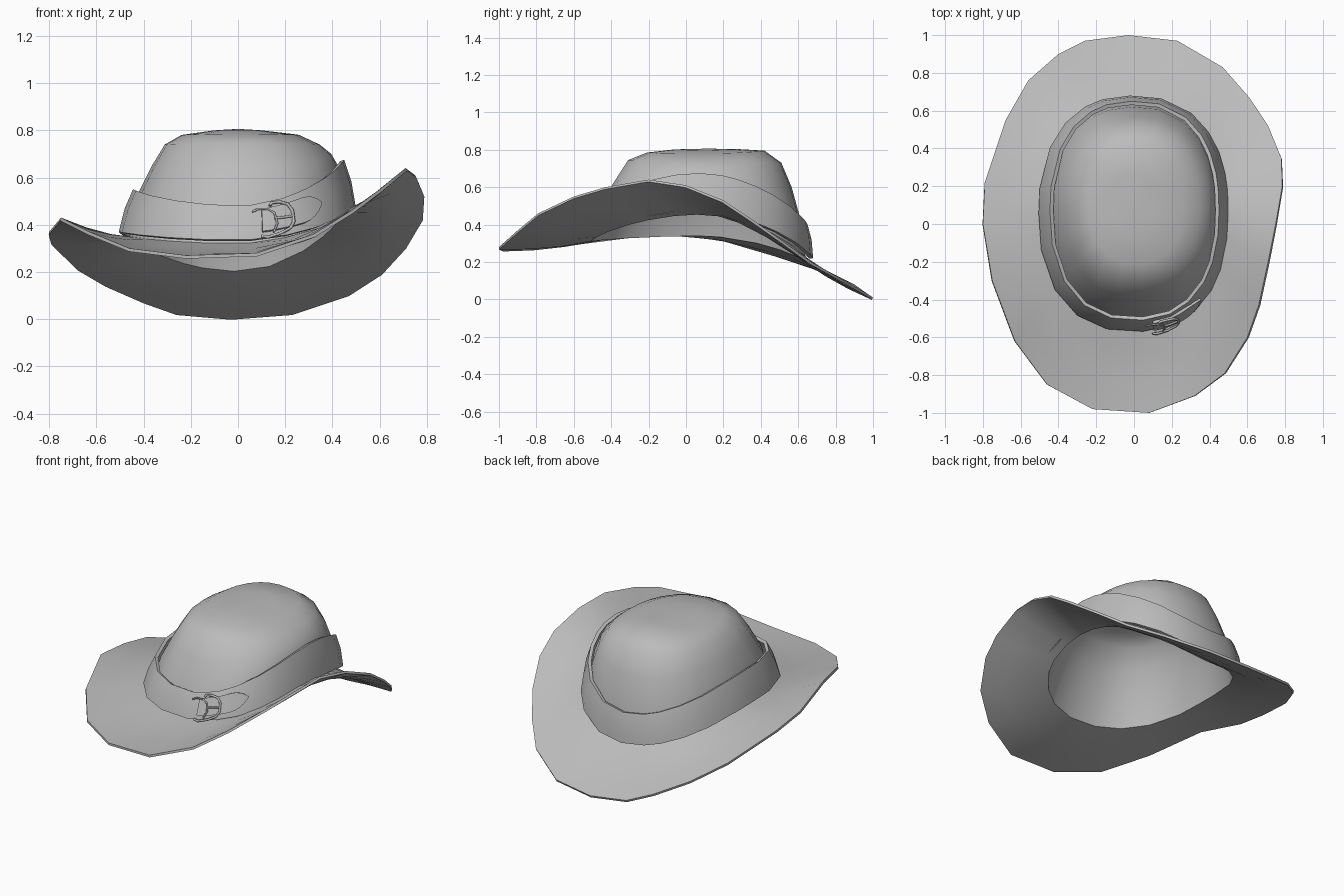
import bpy
from math import atan2, cos, sin, radians
from mathutils import Vector

cube = bpy.data.objects.get("Cube")
if cube:
    bpy.data.objects.remove(cube, do_unlink=True)

felt = bpy.data.materials.new("grey_felt")
felt.use_nodes = True
grey = (0.5, 0.5, 0.5, 1)
felt.diffuse_color = grey
felt.node_tree.nodes["Principled BSDF"].inputs["Base Color"].default_value = grey

# Uneven, swept brim edge, clockwise from the back
RIM = [Vector(p) for p in (
    (-.03, 1, .01), (.23, .97, .03), (.47, .83, .11), (.61, .67, .2), (.71, .52, .31), (.78, .35, .43),
    (.785, .2, .53), (.75, 0, .61), (.71, -.2, .64), (.66, -.43, .6), (.6, -.6, .55), (.48, -.79, .46),
    (.32, -.91, .36), (.08, -1, .28), (-.22, -.98, .27), (-.46, -.85, .3), (-.63, -.62, .37),
    (-.75, -.3, .43), (-.8, 0, .37), (-.79, .22, .33), (-.68, .55, .22), (-.56, .76, .15),
    (-.4, .9, .08), (-.26, .97, .03))]
ANGLES = [atan2(p.y, p.x / 0.79) for p in RIM]


def oval_point(t, xs, ys, heights, power=2.35):
    """Point on a squarish oval whose height differs at front, right, back and left."""
    c, s = cos(t), sin(t)
    r = (abs(c) ** power + abs(s) ** power) ** (-1 / power)
    front, right, back, left = heights
    z = c * c * (right if c > 0 else left) + s * s * (back if s > 0 else front)
    x = (xs[0] + xs[1]) / 2 + (xs[1] - xs[0]) / 2 * c * r
    y = (ys[0] + ys[1]) / 2 + (ys[1] - ys[0]) / 2 * s * r
    return Vector((x, y, z))


def oval(*shape):
    return [oval_point(t, *shape) for t in ANGLES]


def finish(name, verts, faces, thickness, crease=45):
    mesh = bpy.data.meshes.new(name)
    mesh.from_pydata(verts, [], faces)
    mesh.materials.append(felt)
    obj = bpy.data.objects.new(name, mesh)
    bpy.context.collection.objects.link(obj)
    bpy.ops.object.select_all(action="DESELECT")
    obj.select_set(True)
    bpy.context.view_layer.objects.active = obj
    solid = obj.modifiers.new("thickness", "SOLIDIFY")
    solid.thickness = thickness
    solid.offset = -1
    bpy.ops.object.modifier_apply(modifier="thickness")
    bpy.ops.object.shade_smooth_by_angle(angle=radians(crease))
    return obj


def loft(name, rings, thickness, apex=None):
    n = len(ANGLES)
    verts = [v for ring in rings for v in ring]
    faces = [(k * n + i, k * n + n + i, k * n + n + (i + 1) % n, k * n + (i + 1) % n)
             for k in range(len(rings) - 1) for i in range(n)]
    if apex:
        verts.append(Vector(apex))
        base = len(verts) - 1 - n
        faces += [(base + i, len(verts) - 1, base + (i + 1) % n) for i in range(n)]
    return finish(name, verts, faces, thickness)


# Brim and crown as one continuous shell
opening = oval((-.46, .46), (-.52, .64), (.32, .465, .21, .35))
crown = [
    oval((-.42, .43), (-.47, .62), (.47, .64, .4, .54)),
    oval((-.365, .395), (-.39, .565), (.62, .7, .6, .65)),
    oval((-.31, .345), (-.31, .51), (.745, .74, .73, .74)),
    oval((-.24, .26), (-.21, .42), (.785, .78, .795, .78)),
    oval((-.12, .12), (-.06, .27), (.802, .797, .804, .797)),
]
brim = [[r.lerp(o, f) - Vector((0, 0, sag)) for r, o in zip(RIM, opening)]
        for f, sag in ((0, 0), (.35, .012), (.7, .012))]
loft("crown_and_brim", brim + [opening] + crown, .014, (0, .11, .806))

# Hat band, slightly flared from the crown
LOW = ((-.505, .5), (-.57, .68), (.335, .47, .22, .37))
HIGH = ((-.445, .45), (-.51, .65), (.48, .675, .4, .55))


def band_point(degrees, v, lift=0):
    t = radians(degrees)
    p = oval_point(t, *LOW).lerp(oval_point(t, *HIGH), v)
    return p + Vector((cos(t), sin(t), .2)) * lift


low, high = oval(*LOW), oval(*HIGH)
middle = [a.lerp(b, .55) + Vector((cos(t), sin(t), 0)) * .008
          for a, b, t in zip(low, high, ANGLES)]
loft("hat_band", [low, middle, high], .02)

# Strap end with a rounded tip
verts, faces = [], []
STEPS = 12
for i in range(STEPS + 1):
    u = i / STEPS
    half = .3 * (1 - max(0, (u - .6) / .4) ** 2.5) + .02
    for v in (-1, 0, 1):
        verts.append(band_point(-78 + 32 * u, .52 + half * v, .014))
for i in range(STEPS):
    for j in range(2):
        a = 3 * i + j
        faces.append((a, a + 3, a + 4, a + 1))
finish("strap_end", verts, faces, .016)


# Open buckle frame and its prong
def wire(name, points, radius):
    curve = bpy.data.curves.new(name, "CURVE")
    curve.dimensions = "3D"
    curve.bevel_depth = radius
    curve.bevel_resolution = 1
    curve.use_fill_caps = True
    spline = curve.splines.new("POLY")
    spline.points.add(len(points) - 1)
    for point, (degrees, v) in zip(spline.points, points):
        point.co = (*band_point(degrees, v, .02), 1)
    curve.materials.append(felt)
    obj = bpy.data.objects.new(name, curve)
    bpy.context.collection.objects.link(obj)


wire("buckle_frame", [(-79, .06), (-76, .0), (-70, .06), (-65, .15), (-63, .3), (-63, .6),
                      (-65, .8), (-69, .92), (-73, .95), (-74, .88)], .007)
wire("buckle_bar", [(-83, .78), (-80, .84), (-75, .8), (-72, .65), (-71, .35), (-73, .12)], .005)
wire("buckle_prong", [(-72, .5), (-68, .48), (-63, .45)], .006)
